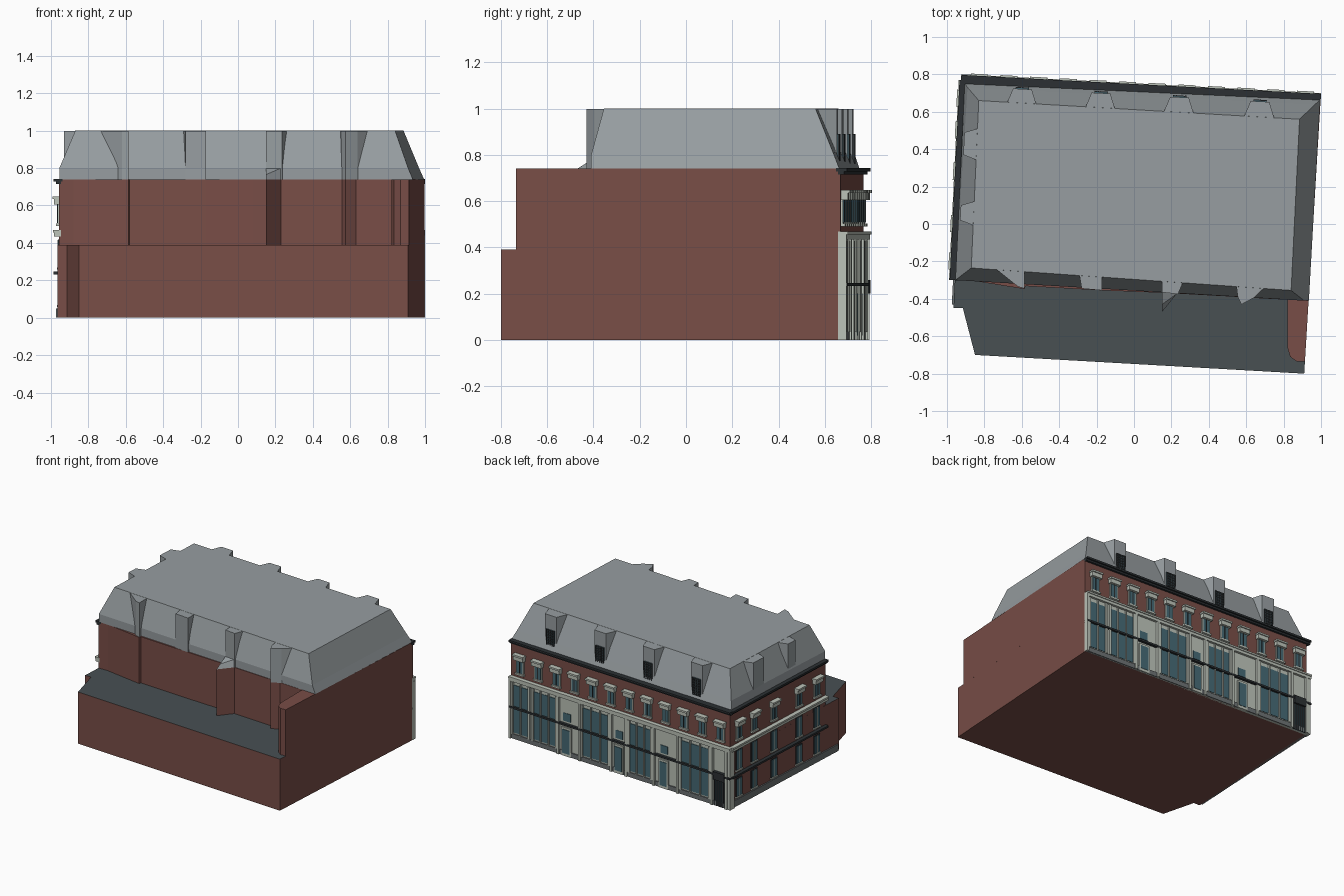
import bpy, bmesh
from mathutils import Vector

if "Cube" in bpy.data.objects:
    bpy.data.objects.remove(bpy.data.objects["Cube"])


def material(name, r, g, b):
    m = bpy.data.materials.new(name)
    m.diffuse_color = (r, g, b, 1)
    m.use_nodes = True
    m.node_tree.nodes["Principled BSDF"].inputs["Base Color"].default_value = m.diffuse_color
    return m


BRICK = material("red brick", 0.19, 0.075, 0.063)
ROOF = material("grey roof", 0.31, 0.34, 0.355)
SLATE = material("dark slate", 0.065, 0.08, 0.086)
STONE = material("pale stone", 0.50, 0.54, 0.48)
GLASS = material("teal glass", 0.06, 0.14, 0.175)
TRIM = material("dark trim", 0.025, 0.03, 0.033)
PLINTH = material("grey plinth", 0.15, 0.165, 0.17)

parts = {}


def part(name, mat):
    if name not in parts:
        parts[name] = (bmesh.new(), mat)
    return parts[name][0]


def loft(bm, rings):
    """Close a stack of equal-length point rings into a solid."""
    vs = [[bm.verts.new(p) for p in r] for r in rings]
    n = len(vs[0])
    for a, b in zip(vs, vs[1:]):
        for i in range(n):
            j = (i + 1) % n
            bm.faces.new((a[i], a[j], b[j], b[i]))
    bm.faces.new(vs[0][::-1])
    bm.faces.new(vs[-1])


def prism(bm, plan, z0, z1):
    loft(bm, [[(x, y, z) for x, y in plan] for z in (z0, z1)])


class Facade:
    """Local frame: u along the wall, d outward, z up."""

    def __init__(self, p0, p1):
        self.o = Vector(p0)
        v = Vector(p1) - self.o
        self.length = v.length
        self.u = v.normalized()
        self.n = Vector((self.u.y, -self.u.x))

    def at(self, u, d):
        return tuple(self.o + self.u * u + self.n * d)

    def box(self, bm, u0, u1, z0, z1, d0, d1):
        prism(bm, [self.at(u0, d0), self.at(u1, d0), self.at(u1, d1), self.at(u0, d1)], z0, z1)

    def wedge(self, bm, u, hw_out, hw_in, d_out, d_in):
        prism(bm, [self.at(u - hw_out, d_out), self.at(u + hw_out, d_out),
                   self.at(u + hw_in, d_in), self.at(u - hw_in, d_in)], 0.74, 0.999)


BR, BL = (0.998, 0.668), (-0.905, 0.768)
back = Facade(BR, BL)
left = Facade(BL, (-0.965, -0.45))
L = back.length
LEND = 1.07    # decorated stretch of the left wall

# Brick body: full-depth ground storey and set-back upper storey with side wing
prism(part("ground_storey", BRICK),
      [BL, (-0.965, -0.45), (-0.915, -0.45), (-0.85, -0.70), (0.91, -0.80), BR], 0, 0.39)
prism(part("upper_storey", BRICK),
      [BL, (-0.957, -0.30), (-0.88, -0.30), (-0.585, -0.348), (-0.58, -0.332), (-0.17, -0.355),
       (0.08, -0.365), (0.15, -0.365), (0.15, -0.47), (0.23, -0.372), (0.555, -0.39),
       (0.575, -0.43), (0.63, -0.395), (0.82, -0.405), (0.82, -0.66), (0.835, -0.71),
       (0.87, -0.735), (0.914, -0.735), BR], 0.39, 0.74)

# Mansard roof: base, knee and flat top
loft(part("mansard_roof", ROOF), [
    [(-0.955, -0.30, 0.74), (0.935, -0.41, 0.74), (0.995, 0.663, 0.74), (-0.905, 0.75, 0.74)],
    [(-0.955, -0.30, 0.80), (0.91, -0.41, 0.80), (0.968, 0.64, 0.80), (-0.89, 0.73, 0.80)],
    [(-0.87, -0.235, 1.0), (0.84, -0.355, 1.0), (0.885, 0.56, 1.0), (-0.83, 0.66, 1.0)]])

# Front dormers
bm = part("front_dormers", ROOF)
for plan in ([(-0.62, -0.335), (-0.585, -0.345), (-0.585, -0.20), (-0.79, -0.20)],
             [(-0.28, -0.345), (-0.17, -0.355), (-0.17, -0.22), (-0.30, -0.22)],
             [(0.15, -0.365), (0.235, -0.375), (0.28, -0.27), (0.15, -0.25)],
             [(0.555, -0.39), (0.575, -0.43), (0.64, -0.395), (0.74, -0.30), (0.54, -0.28)]):
    prism(bm, plan, 0.74, 0.999)
loft(part("front_spur_cap", ROOF), [
    [(0.15, -0.36, 0.74), (0.15, -0.47, 0.74), (0.23, -0.372, 0.74)],
    [(0.15, -0.36, 0.80), (0.15, -0.43, 0.765), (0.23, -0.372, 0.80)]])

# Back dormers with lattice windows
for x in (0.675, 0.245, -0.175, -0.595):
    u = (BR[0] - x) / (BR[0] - BL[0]) * L
    back.wedge(part("back_dormers", ROOF), u, 0.05, 0.09, -0.03, -0.14)
    back.box(part("dormer_glass", GLASS), u - 0.036, u + 0.036, 0.76, 0.89, -0.031, -0.026)
    bm = part("dormer_lattice", TRIM)
    for i in range(5):
        c = u - 0.032 + 0.016 * i
        back.box(bm, c - 0.004, c + 0.004, 0.76, 0.89, -0.03, -0.02)
    for i in range(7):
        c = 0.764 + 0.0203 * i
        back.box(bm, u - 0.036, u + 0.036, c - 0.004, c + 0.004, -0.03, -0.021)

# Left dormers
for y, hw in ((0.43, 0.06), (0.06, 0.04)):
    left.wedge(part("left_dormers", ROOF), BL[1] - y, hw, hw + 0.04, -0.012, -0.13)

# Shop front: stone backing, plinth, bays of glass and pilasters
back.box(part("shop_backing", STONE), 0, L, 0.0, 0.44, -0.01, 0.008)
back.box(part("shop_plinth", PLINTH), 0, L, 0.0, 0.035, 0, 0.016)
bays = [(0.012, 0.09, 2), (0.105, 0.215, 3), (0.33, 0.455, 3),
        (0.545, 0.65, 3), (0.78, 0.915, 3)]
for a, b, n in bays:
    a, b = a * L, b * L
    back.box(part("shop_glass", GLASS), a, b, 0.045, 0.405, 0, 0.012)
    for i in range(n + 1):
        c = a + (b - a) * i / n
        w = 0.009 if i in (0, n) else 0.004
        back.box(part("shop_mullions", STONE), c - w, c + w, 0.035, 0.43, 0, 0.022)
for t in (0.004, 0.2225, 0.322, 0.465, 0.535, 0.66, 0.77, 0.925, 0.992):
    back.box(part("shop_pilasters", STONE), t * L - 0.009, t * L + 0.009, 0.0, 0.44, 0, 0.026)

# Shop doors with framed glass below and a fanlight above
for a, b in ((0.238, 0.282), (0.478, 0.52), (0.682, 0.725)):
    a, b = a * L, b * L
    back.box(part("door_frames", STONE), a, b, 0, 0.215, 0, 0.02)
    back.box(part("door_glass", GLASS), a + 0.01, b - 0.01, 0.02, 0.20, 0, 0.023)
    back.box(part("door_fanlights", GLASS), a + 0.01, b - 0.01, 0.26, 0.32, 0, 0.012)

# Gated corner entrance
a, b = 0.937 * L, 0.984 * L
back.box(part("entrance_recess", GLASS), a, b, 0, 0.20, 0, 0.012)
back.box(part("entrance_canopy", TRIM), a - 0.005, b + 0.005, 0.20, 0.26, 0, 0.03)
for i in range(6):
    c = a + (b - a) * i / 5
    back.box(part("entrance_gate", TRIM), c - 0.005, c + 0.005, 0, 0.20, 0, 0.018)

# Horizontal bands running round both decorated walls
for f, end in ((back, L + 0.02), (left, LEND)):
    f.box(part("string_course", TRIM), 0, end, 0.232, 0.246, -0.01, 0.028)
    f.box(part("shop_cornice", STONE), 0, end, 0.435, 0.455, -0.01, 0.026)
    f.box(part("shop_cornice", STONE), 0, end, 0.455, 0.468, -0.01, 0.032)
    f.box(part("eaves_cornice", TRIM), 0, end, 0.715, 0.728, -0.01, 0.016)
    f.box(part("eaves_cornice", TRIM), 0, end, 0.728, 0.742, -0.02, 0.028)


def upper_window(f, u):
    """Framed window with sill and a projecting two-step lintel."""
    f.box(part("upper_frames", STONE), u - 0.033, u + 0.033, 0.495, 0.61, -0.01, 0.008)
    f.box(part("upper_glass", GLASS), u - 0.025, u + 0.025, 0.507, 0.61, -0.01, 0.011)
    f.box(part("upper_mullions", TRIM), u - 0.003, u + 0.003, 0.507, 0.61, -0.01, 0.014)
    f.box(part("upper_sills", STONE), u - 0.038, u + 0.038, 0.49, 0.503, -0.01, 0.018)
    f.box(part("upper_lintels", STONE), u - 0.042, u + 0.042, 0.605, 0.635, -0.01, 0.03)
    f.box(part("upper_lintels", STONE), u - 0.046, u + 0.046, 0.635, 0.648, -0.01, 0.038)


for i in range(12):
    upper_window(back, (0.998 - 0.915 + 0.1585 * i) * L / 1.903)

# Left wall: plinth, corner pier and three rows of windows
left.box(part("left_plinth", PLINTH), 0, 1.2, 0, 0.05, -0.01, 0.01)
left.box(part("corner_pier", STONE), -0.02, 0.03, 0, 0.44, -0.01, 0.018)
for y in (0.67, 0.50, 0.28, 0.0, -0.20):
    u = BL[1] - y
    upper_window(left, u)
    for z0, z1 in ((0.07, 0.20), (0.27, 0.415)):
        left.box(part("left_frames", TRIM), u - 0.035, u + 0.035, z0 - 0.006, z1 + 0.006, -0.01, 0.006)
        left.box(part("left_glass", GLASS), u - 0.028, u + 0.028, z0, z1, -0.01, 0.009)
        left.box(part("left_bars", STONE), u - 0.003, u + 0.003, z0, z1, -0.01, 0.011)
        left.box(part("left_sills", STONE), u - 0.038, u + 0.038, z0 - 0.012, z0 - 0.002, -0.01, 0.014)

# Turn every part into an object
for name, (bm, mat) in parts.items():
    bmesh.ops.recalc_face_normals(bm, faces=bm.faces)
    me = bpy.data.meshes.new(name)
    me.materials.append(mat)
    if name == "ground_storey":     # upward faces are the low slate roof
        me.materials.append(SLATE)
        for f in bm.faces:
            f.material_index = 1 if f.normal.z > 0.9 else 0
    bm.to_mesh(me)
    bm.free()
    bpy.context.collection.objects.link(bpy.data.objects.new(name, me))
